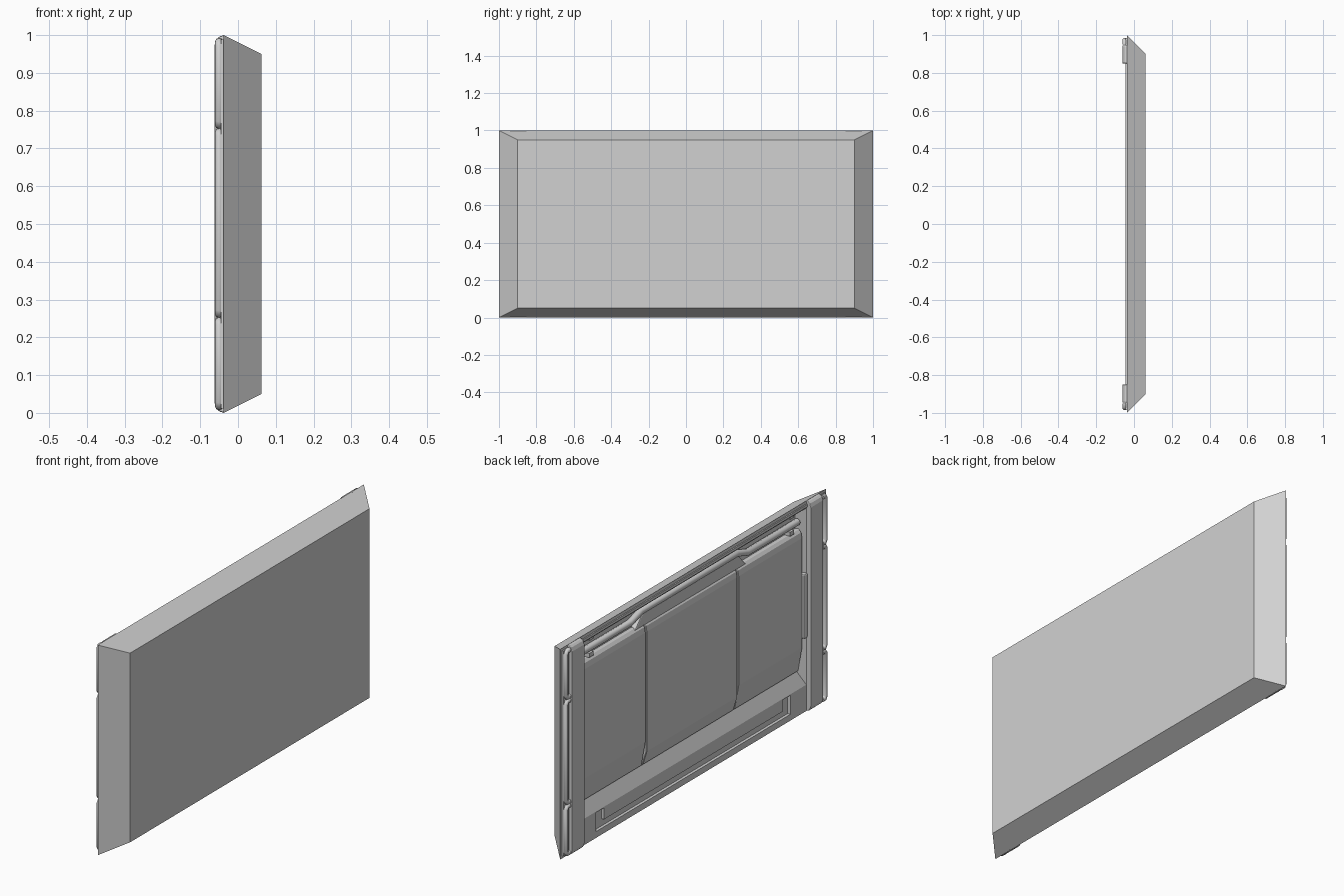
import bpy, bmesh
from mathutils import Vector

cube = bpy.data.objects.get("Cube")
if cube:
    bpy.data.objects.remove(cube)

grey = bpy.data.materials.new("plain grey")
grey.use_nodes = True
COLOUR = (0.64, 0.64, 0.64, 1)
grey.diffuse_color = COLOUR
grey.node_tree.nodes["Principled BSDF"].inputs["Base Color"].default_value = COLOUR

BACK, FRONT, OUT, FLOOR = -0.038, 0.062, -0.062, 0.0


def add_object(name, data):
    obj = bpy.data.objects.new(name, data)
    bpy.context.collection.objects.link(obj)
    data.materials.append(grey)
    return obj


def finish(name, bm):
    bmesh.ops.recalc_face_normals(bm, faces=bm.faces)
    mesh = bpy.data.meshes.new(name)
    bm.to_mesh(mesh)
    bm.free()
    return add_object(name, mesh)


def bevel(obj, width, segments=2):
    mod = obj.modifiers.new("Bevel", "BEVEL")
    mod.width, mod.segments = width, segments
    mod.limit_method = "ANGLE"


def stack(name, rings):
    """Closed solid through rectangular rings (x, half width, low z, high z)."""
    bm = bmesh.new()
    loops = [[bm.verts.new((x, sy * w, z)) for sy, z in
              ((-1, lo), (1, lo), (1, hi), (-1, hi))] for x, w, lo, hi in rings]
    for a, b in zip(loops, loops[1:]):
        for i in range(4):
            j = (i + 1) % 4
            bm.faces.new((a[i], a[j], b[j], b[i]))
    bm.faces.new(loops[0])
    bm.faces.new(loops[-1])
    return finish(name, bm)


def prism(name, points, start, end, along="y"):
    """Extrude an (x, z) outline along y, or a (y, z) outline along x."""
    def place(u, z, t):
        return (u, t, z) if along == "y" else (t, u, z)
    bm = bmesh.new()
    face = bm.faces.new([bm.verts.new(place(u, z, start)) for u, z in points])
    moved = bmesh.ops.extrude_face_region(bm, geom=[face])["geom"]
    shift = Vector(place(0, 0, end - start))
    bmesh.ops.translate(bm, vec=shift, verts=[g for g in moved if isinstance(g, bmesh.types.BMVert)])
    return finish(name, bm)


def box(name, x, y, z):
    return prism(name, [(x[0], z[0]), (x[1], z[0]), (x[1], z[1]), (x[0], z[1])], *y)


def tube(name, points, radius):
    curve = bpy.data.curves.new(name, "CURVE")
    curve.dimensions = "3D"
    curve.bevel_depth, curve.bevel_resolution = radius, 2
    curve.use_fill_caps = True
    spline = curve.splines.new("POLY")
    spline.points.add(len(points) - 1)
    for p, co in zip(spline.points, points):
        p.co = (*co, 1)
    return add_object(name, curve)


# Tapered slab with a tray sunk into its detailed side
slab = stack("slab", [(FRONT, 0.9, 0.05, 0.95), (BACK, 1, 0, 1),
                      (BACK, 0.85, 0.125, 0.965), (FLOOR, 0.82, 0.2, 0.955)])

# U-shaped slot cut into the bottom rail
half = [(0.73, 0.03), (0.73, 0.12), (0.67, 0.12), (0.67, 0.065)]
outline = half + [(-y, z) for y, z in reversed(half)]
cutter = prism("slot_cutter", outline, BACK - 0.03, BACK + 0.014, "x")
cutter.hide_render = True
cutter.hide_set(True)
cutter.display_type = "WIRE"
cut = slab.modifiers.new("Slot", "BOOLEAN")
cut.object, cut.operation, cut.solver = cutter, "DIFFERENCE", "EXACT"

# Three inner panels, with lower edges sloping back into the tray
for name, y0, y1, knee in (("right_panel", -0.83, -0.348, 0.31),
                           ("middle_panel", -0.342, 0.342, 0.26),
                           ("left_panel", 0.348, 0.83, 0.31)):
    panel = prism(name, [(0.01, 0.19), (-0.01, 0.19), (-0.032, knee), (-0.032, 0.83),
                         (-0.027, 0.855), (-0.014, 0.87), (0.01, 0.87)], y0, y1)
    bevel(panel, 0.003, 1)

# Raised cover above the middle panel, and the pipe running in the top channel
cover = prism("pipe_cover", [(-0.42, 0.86), (0.42, 0.86), (0.36, 0.925), (-0.36, 0.925)],
              0.01, -0.024, "x")
bevel(cover, 0.006)
side = [(0.36, 0.93), (0.44, 0.905), (0.82, 0.905)]
path = [(-0.012, -y, z) for y, z in reversed(side)] + [(-0.012, y, z) for y, z in side]
tube("top_pipe", path, 0.016)
box("top_rail", (-0.044, BACK), (-0.85, 0.85), (0.972, 0.985))

for label, s in (("left", 1), ("right", -1)):
    # Post with rounded ends, a thin outer strip and an inner grip
    corner = [(BACK + 0.004, 0), (-0.048, 0.003), (-0.056, 0.01), (OUT, 0.026)]
    outline = corner + [(x, 1 - z) for x, z in reversed(corner)]
    post = prism(label + "_post", outline, s * 0.85, s * 0.945)
    bevel(post, 0.004)
    box(label + "_post_strip", (-0.045, BACK + 0.002), (s * 0.94, s * 0.985), (0.012, 0.988))
    grip = box(label + "_post_grip", (-0.045, FLOOR), (s * 0.825, s * 0.855), (0.35, 0.66))
    bevel(grip, 0.008)
    for z in (0.82, 0.9):
        box(label + "_pipe_clip", (-0.03, FLOOR), (s * 0.74, s * 0.77), (z + 0.05, z + 0.07))

    # Outer trim in three lengths, each turning inward at the notches
    for i, (lo, hi) in enumerate(((0.018, 0.243), (0.262, 0.743), (0.762, 0.982))):
        pts = [(0.95, lo), (0.968, lo), (0.975, lo + 0.012),
               (0.975, hi - 0.012), (0.968, hi), (0.95, hi)]
        trim = tube(f"{label}_trim_{i + 1}", [(-0.05, s * y, z) for y, z in pts], 0.011)
        trim.data.splines[0].use_smooth = True
